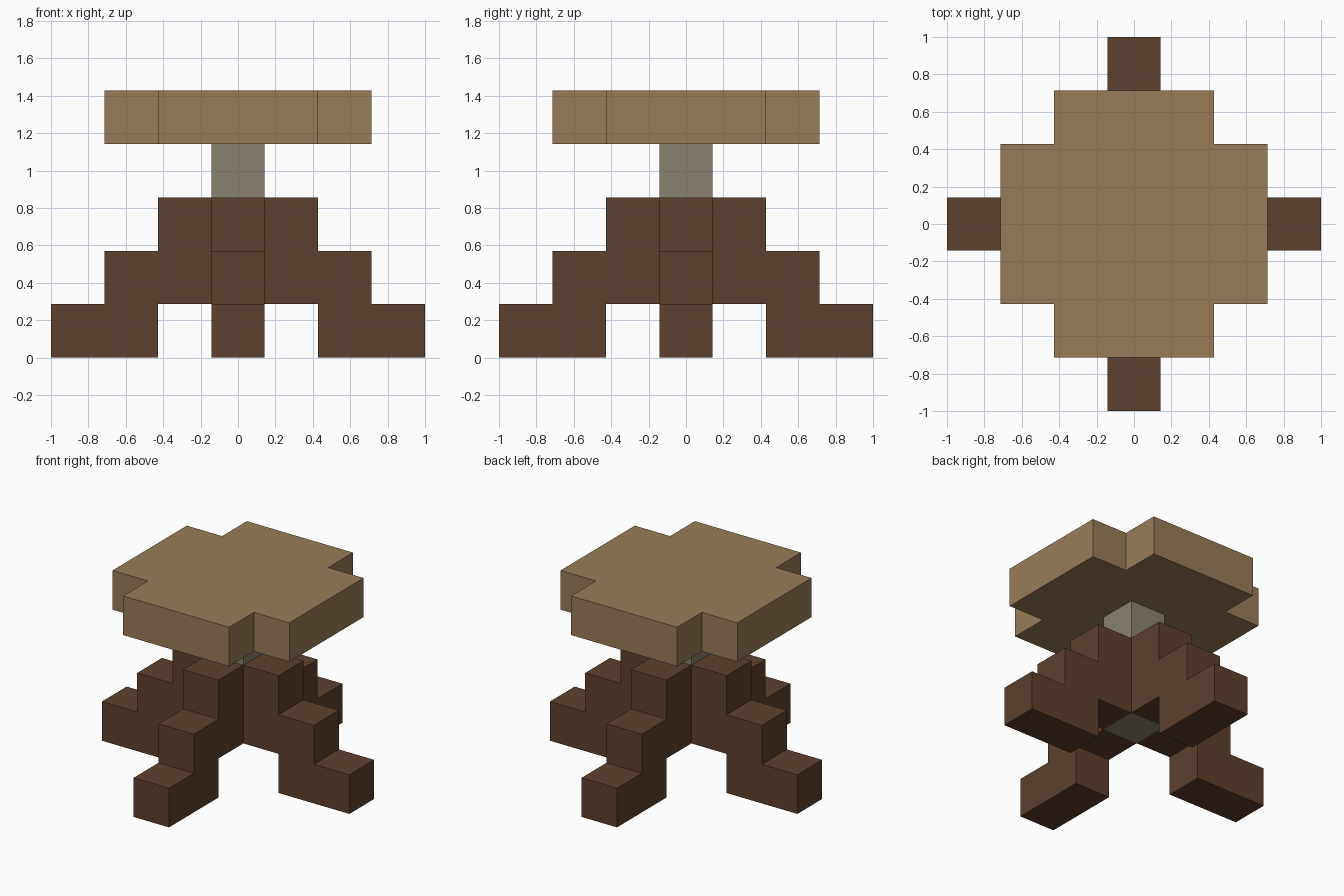
import bpy
import bmesh
from math import pi
from mathutils import Matrix, Vector

cube = bpy.data.objects.get("Cube")
if cube:
    bpy.data.objects.remove(cube, do_unlink=True)

U = 2 / 7  # one block


def material(name, rgb):
    linear = [((c / 255 + 0.055) / 1.055) ** 2.4 for c in rgb] + [1]
    mat = bpy.data.materials.new(name)
    mat.use_nodes = True
    mat.diffuse_color = linear
    bsdf = next(n for n in mat.node_tree.nodes if n.type == 'BSDF_PRINCIPLED')
    bsdf.inputs["Base Color"].default_value = linear
    return mat


def prism(name, mat, outline, direction, matrix=Matrix()):
    """Extrude a closed outline, given in blocks, along a direction."""
    bm = bmesh.new()
    face = bm.faces.new([bm.verts.new(Vector(p) * U) for p in outline])
    result = bmesh.ops.extrude_face_region(bm, geom=[face], use_keep_orig=True)
    moved = [v for v in result["geom"] if isinstance(v, bmesh.types.BMVert)]
    bmesh.ops.translate(bm, verts=moved, vec=Vector(direction) * U)
    bm.transform(matrix)
    bmesh.ops.recalc_face_normals(bm, faces=bm.faces)
    mesh = bpy.data.meshes.new(name)
    bm.to_mesh(mesh)
    bm.free()
    mesh.materials.append(mat)
    obj = bpy.data.objects.new(name, mesh)
    bpy.context.collection.objects.link(obj)
    return obj


dark_wood = material("dark_wood", (92, 65, 46))
light_wood = material("light_wood", (152, 125, 87))
grey_stem = material("grey_stem", (138, 130, 113))

# Stepped legs, one per side
leg = [(0.5, 3), (1.5, 3), (1.5, 2), (2.5, 2), (2.5, 1), (3.5, 1),
       (3.5, 0), (1.5, 0), (1.5, 1), (0.5, 1)]
for i, side in enumerate(("left", "back", "right", "front")):
    prism(side + "_leg", dark_wood, [(x, -0.5, z) for x, z in leg],
          (0, 1, 0), Matrix.Rotation(i * pi / 2, 4, 'Z'))

# Central stem between the legs, up to the seat
square = [(-0.5, -0.5), (0.5, -0.5), (0.5, 0.5), (-0.5, 0.5)]
prism("stem", grey_stem, [(x, y, 1) for x, y in square], (0, 0, 3))

# Seat slab with notched corners
corner = [Vector((2.5, -1.5, 4)), Vector((2.5, 1.5, 4)), Vector((1.5, 1.5, 4))]
seat = [Matrix.Rotation(i * pi / 2, 3, 'Z') @ p for i in range(4) for p in corner]
prism("seat", light_wood, seat, (0, 0, 1))
